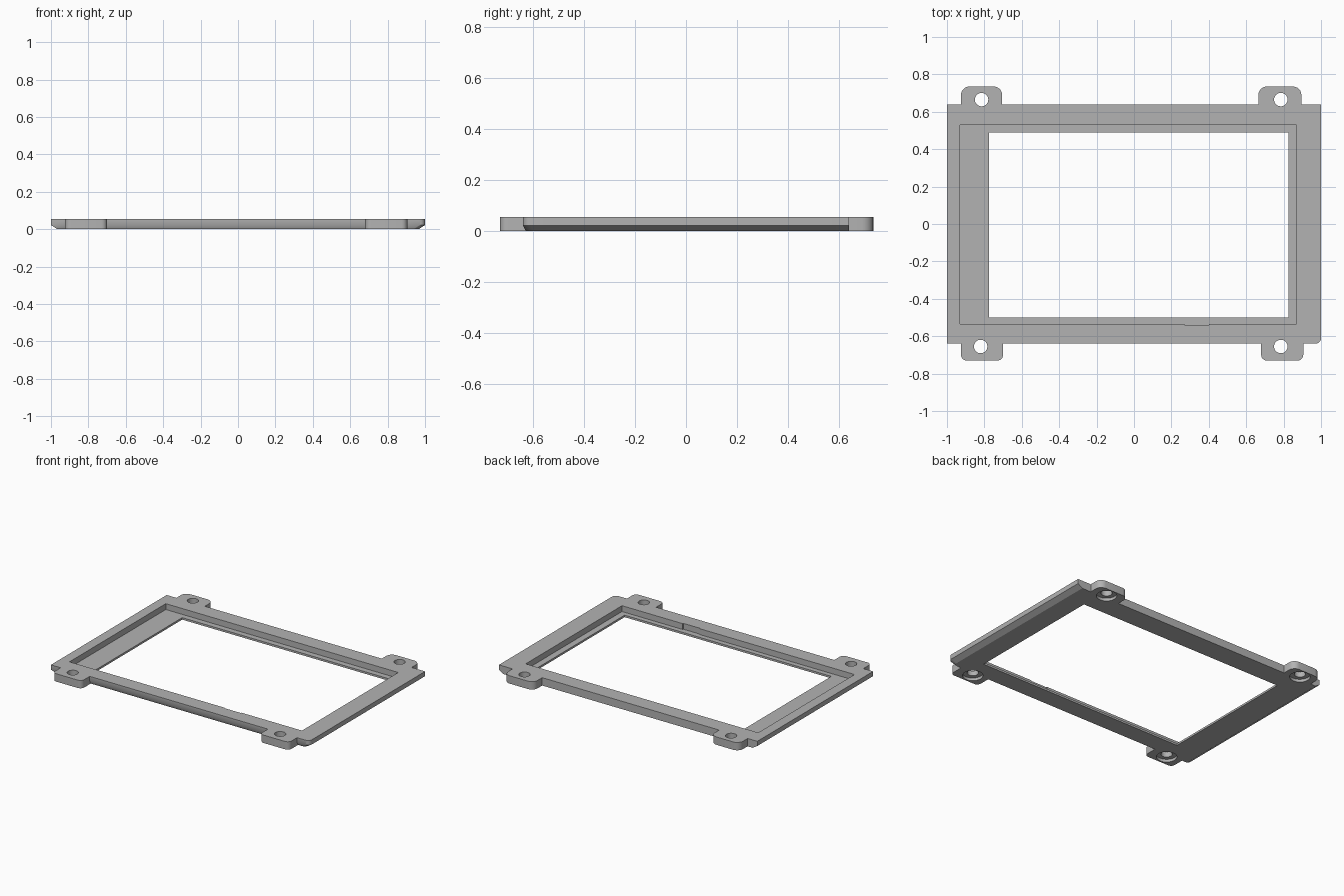
import bpy, bmesh, math

cube = bpy.data.objects.get("Cube")
if cube:
    bpy.data.objects.remove(cube, do_unlink=True)

H, FLOOR = 0.055, 0.014      # overall height, recess floor height

grey = bpy.data.materials.new("mid grey")
grey.use_nodes = True
grey.diffuse_color = (0.45, 0.45, 0.45, 1)
grey.node_tree.nodes["Principled BSDF"].inputs["Base Color"].default_value = (0.45, 0.45, 0.45, 1)


def loft(name, layers):
    """Solid through matching outlines, given as (points, z) from bottom to top."""
    bm = bmesh.new()
    rings = [[bm.verts.new((x, y, z)) for x, y in pts] for pts, z in layers]
    n = len(rings[0])
    for a, b in zip(rings, rings[1:]):
        for i in range(n):
            j = (i + 1) % n
            bm.faces.new((a[i], a[j], b[j], b[i]))
    bm.faces.new(rings[0][::-1])
    bm.faces.new(rings[-1])
    bmesh.ops.recalc_face_normals(bm, faces=bm.faces)
    mesh = bpy.data.meshes.new(name)
    bm.to_mesh(mesh)
    bm.free()
    mesh.materials.append(grey)
    ob = bpy.data.objects.new(name, mesh)
    bpy.context.collection.objects.link(ob)
    return ob


def outline(x0, x1, y0, y1, radii=(0, 0, 0, 0), steps=6):
    """Rectangle, counter-clockwise from the front -x corner, with corner radii."""
    corners = [(x0, y0, 1, 1), (x1, y0, -1, 1), (x1, y1, -1, -1), (x0, y1, 1, -1)]
    pts = []
    for k, ((x, y, sx, sy), r) in enumerate(zip(corners, radii)):
        if r == 0:
            pts.append((x, y))
            continue
        for i in range(steps + 1):
            a = math.pi + (k + i / steps) * math.pi / 2
            pts.append((x + sx * r + r * math.cos(a), y + sy * r + r * math.sin(a)))
    return pts


def circle(x, y, r, n=32):
    return [(x + r * math.cos(2 * math.pi * i / n), y + r * math.sin(2 * math.pi * i / n)) for i in range(n)]


def combine(target, other, operation):
    mod = target.modifiers.new(operation, 'BOOLEAN')
    mod.operation, mod.solver, mod.object = operation, 'EXACT', other
    bpy.context.view_layer.objects.active = target
    bpy.ops.object.modifier_apply(modifier=mod.name)
    bpy.data.objects.remove(other, do_unlink=True)


# Frame body with bevelled lower ends and front
corner = (0, 0.03, 0, 0)
full = outline(-1, 1, -0.64, 0.64, corner)
frame = loft("display_frame", [
    (outline(-0.965, 0.965, -0.628, 0.64, corner), 0),
    (full, 0.022), (full, H)])

# Mounting tabs: x range, outer y, hole centre
tabs = [(-0.925, -0.705, 0.735, (-0.815, 0.665)),
        (0.665, 0.895, 0.735, (0.785, 0.665)),
        (-0.925, -0.70, -0.73, (-0.82, -0.655)),
        (0.68, 0.905, -0.73, (0.785, -0.655))]
for x0, x1, y, hole in tabs:
    if y > 0:
        pts = outline(x0, x1, 0.57, y, (0, 0, 0.045, 0.045))
    else:
        pts = outline(x0, x1, y, -0.57, (0.03, 0.03, 0, 0))
    combine(frame, loft("tab", [(pts, 0), (pts, H)]), 'UNION')

# Stepped recess, window and a shallow notch in the front recess wall
cuts = [(outline(-0.93, 0.87, -0.535, 0.53), FLOOR),
        (outline(-0.775, 0.825, -0.50, 0.49), -0.1),
        (outline(0.27, 0.40, -0.541, -0.52), FLOOR)]
for pts, z in cuts:
    combine(frame, loft("cutter", [(pts, z), (pts, 0.2)]), 'DIFFERENCE')

# Screw holes with counterbores underneath
for x0, x1, y, (hx, hy) in tabs:
    for r, z0, z1 in ((0.036, -0.1, 0.2), (0.065, -0.1, 0.02)):
        ring = circle(hx, hy, r)
        combine(frame, loft("cutter", [(ring, z0), (ring, z1)]), 'DIFFERENCE')

bpy.ops.object.select_all(action='DESELECT')
frame.select_set(True)
bpy.context.view_layer.objects.active = frame
bpy.ops.object.shade_smooth_by_angle(angle=math.radians(30))
